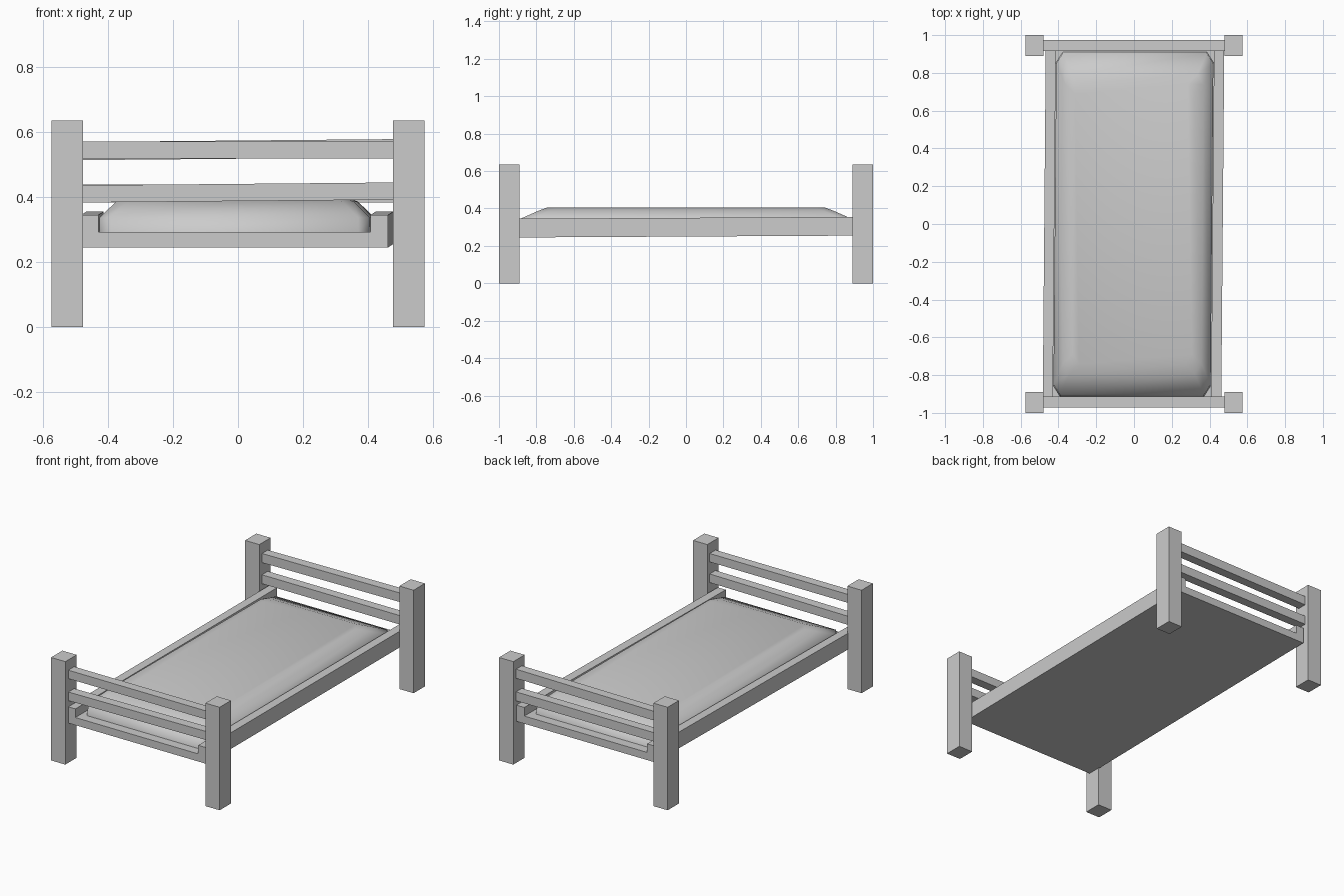
import bpy, bmesh, math

if "Cube" in bpy.data.objects:
    bpy.data.objects.remove(bpy.data.objects["Cube"])

def make_object(name, bm):
    bmesh.ops.recalc_face_normals(bm, faces=bm.faces)
    me = bpy.data.meshes.new(name)
    bm.to_mesh(me)
    bm.free()
    ob = bpy.data.objects.new(name, me)
    bpy.context.collection.objects.link(ob)
    return ob

def box(name, centre, size, tilt=0.0):
    bm = bmesh.new()
    bmesh.ops.create_cube(bm, size=1)
    bmesh.ops.scale(bm, vec=size, verts=bm.verts)
    ob = make_object(name, bm)
    ob.location = centre
    ob.rotation_euler.y = tilt
    return ob

# Corner posts
for sx, side in ((-1, "left"), (1, "right")):
    for sy, end in ((-1, "front"), (1, "back")):
        box(f"{end}_{side}_post", (sx * 0.5265, sy * 0.945, 0.3175), (0.097, 0.11, 0.635))

# End rails, slightly crooked like hand-built timber
box("front_upper_rail", (0, -0.942, 0.545), (0.97, 0.057, 0.052))
box("front_lower_rail", (0, -0.942, 0.414), (0.97, 0.057, 0.053), -0.009)
box("back_upper_rail", (0, 0.945, 0.546), (0.97, 0.057, 0.056), -0.009)
box("back_lower_rail", (0, 0.945, 0.411), (0.97, 0.057, 0.055))

# Bed frame: U-shaped section extruded along y, slightly skewed
profile = [(-0.475, 0.25), (0.47, 0.25), (0.47, 0.35), (0.416, 0.35),
           (0.416, 0.297), (-0.422, 0.297), (-0.422, 0.35), (-0.475, 0.35)]
SKEW_X, SKEW_Z = 0.0085, 0.0055
bm = bmesh.new()
face = bm.faces.new([bm.verts.new((x, -0.97, z)) for x, z in profile])
ext = bmesh.ops.extrude_face_region(bm, geom=[face])["geom"]
bmesh.ops.translate(bm, vec=(0, 1.94, 0), verts=[v for v in ext if isinstance(v, bmesh.types.BMVert)])
for v in bm.verts:
    v.co.x += SKEW_X * v.co.y
    v.co.z += SKEW_Z * v.co.y
if face.is_valid and len([f for f in bm.faces if len(f.verts) == 8]) < 2:
    bm.faces.new([v for v in bm.verts if v.co.y < 0])
make_object("bed_frame", bm)

# Mattress: clipped-corner rings lofted upward with a softened top
def ring(bm, z, ix, iy):
    hx, hy, cx, cy = 0.416 - ix, 0.913 - iy, 0.035, 0.055
    pts = [(hx - cx, -hy), (hx, -hy + cy), (hx, hy - cy), (hx - cx, hy),
           (-hx + cx, hy), (-hx, hy - cy), (-hx, -hy + cy), (-hx + cx, -hy)]
    return [bm.verts.new((x - 0.003 + SKEW_X * y, y, z)) for x, y in pts]

bm = bmesh.new()
rings = [ring(bm, *r) for r in ((0.29, 0, 0), (0.337, 0, 0.01), (0.386, 0.05, 0.12), (0.405, 0.1, 0.17))]
for a, b in zip(rings, rings[1:]):
    for i in range(8):
        j = (i + 1) % 8
        bm.faces.new((a[i], a[j], b[j], b[i]))
bm.faces.new(rings[0][::-1])
bm.faces.new(rings[-1])
mattress = make_object("mattress", bm)
bpy.context.view_layer.objects.active = mattress
mattress.select_set(True)
bpy.ops.object.shade_smooth_by_angle(angle=math.radians(60))
